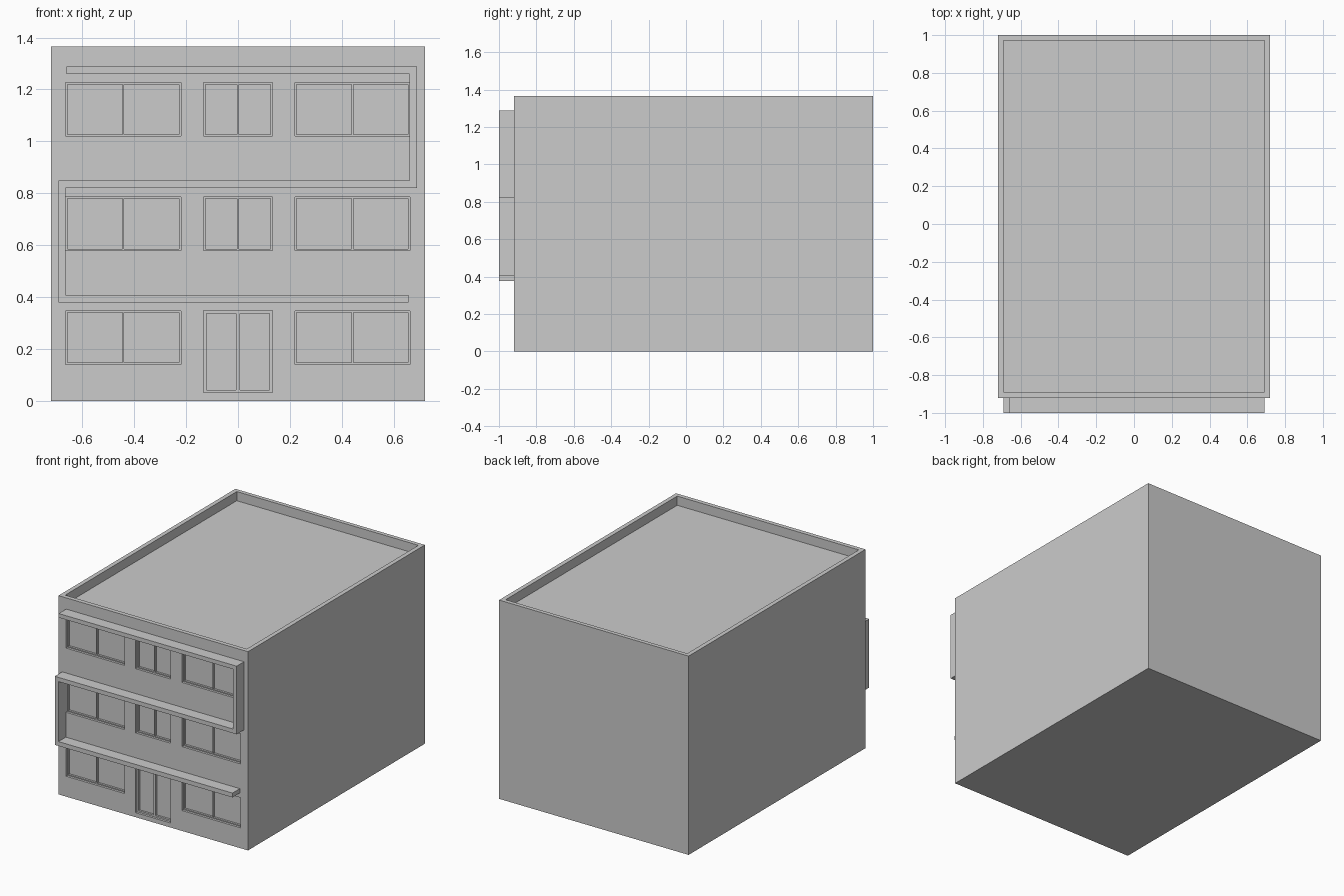
import bpy, bmesh
from mathutils import Vector

if "Cube" in bpy.data.objects:
    bpy.data.objects.remove(bpy.data.objects["Cube"])

FRONT, BACK, HALF_W, TOP = -0.92, 1.0, 0.72, 1.365


def add_boxes(name, boxes):
    """One object from boxes given as (x0, x1, y0, y1, z0, z1)."""
    bm = bmesh.new()
    for x0, x1, y0, y1, z0, z1 in boxes:
        verts = bmesh.ops.create_cube(bm, size=1)["verts"]
        bmesh.ops.scale(bm, vec=(x1 - x0, y1 - y0, z1 - z0), verts=verts)
        bmesh.ops.translate(bm, vec=Vector((x0 + x1, y0 + y1, z0 + z1)) / 2, verts=verts)
    mesh = bpy.data.meshes.new(name)
    bm.to_mesh(mesh)
    bm.free()
    obj = bpy.data.objects.new(name, mesh)
    bpy.context.collection.objects.link(obj)
    return obj


# Openings: (name, x0, x1, z0, z1, frame width, mullion width)
openings = []
for floor, z in enumerate((0.14, 0.579, 1.02), 1):
    openings.append((f"left_window_{floor}", -0.664, -0.22, z, z + 0.207, 0.007, 0.007))
    openings.append((f"right_window_{floor}", 0.219, 0.663, z, z + 0.207, 0.007, 0.007))
    if floor > 1:
        openings.append((f"middle_window_{floor}", -0.133, 0.133, z, z + 0.207, 0.007, 0.008))
openings.append(("entrance_door", -0.133, 0.133, 0.031, 0.348, 0.011, 0.016))

# Building block, with the roof well and facade openings cut out
building = add_boxes("building", [(-HALF_W, HALF_W, FRONT, BACK, 0, TOP)])
cuts = [(-0.69, 0.69, -0.89, 0.972, TOP - 0.063, TOP + 0.2)]
cuts += [(x0, x1, FRONT - 0.1, FRONT + 0.03, z0, z1) for _, x0, x1, z0, z1, _, _ in openings]
cutter = add_boxes("opening_cutter", cuts)
cutter.hide_render = True
cutter.hide_viewport = True
mod = building.modifiers.new("openings", "BOOLEAN")
mod.operation, mod.solver, mod.object = "DIFFERENCE", "EXACT", cutter

# Window and door frames with a central mullion
for name, x0, x1, z0, z1, f, m in openings:
    y0, y1, mid = FRONT + 0.016, FRONT + 0.03, (x0 + x1) / 2
    add_boxes(name + "_frame", [
        (x0, x0 + f, y0, y1, z0, z1),
        (x1 - f, x1, y0, y1, z0, z1),
        (mid - m / 2, mid + m / 2, y0, y1, z0 + f, z1 - f),
        (x0 + f, x1 - f, y0, y1, z0, z0 + f),
        (x0 + f, x1 - f, y0, y1, z1 - f, z1),
    ])

# Zigzag ledge: one S-shaped profile extruded out from the facade
outline = [(-0.662, 1.288), (0.69, 1.288), (0.69, 0.82), (-0.664, 0.82),
           (-0.664, 0.408), (0.658, 0.408), (0.658, 0.378), (-0.692, 0.378),
           (-0.692, 0.849), (0.662, 0.849), (0.662, 1.26), (-0.662, 1.26)]
bm = bmesh.new()
face = bm.faces.new([bm.verts.new((x, FRONT, z)) for x, z in outline])
result = bmesh.ops.extrude_face_region(bm, geom=[face], use_keep_orig=True)
bmesh.ops.translate(bm, vec=(0, -0.08, 0),
                    verts=[g for g in result["geom"] if isinstance(g, bmesh.types.BMVert)])
bmesh.ops.recalc_face_normals(bm, faces=bm.faces)
mesh = bpy.data.meshes.new("facade_ledge")
bm.to_mesh(mesh)
bm.free()
bpy.context.collection.objects.link(bpy.data.objects.new("facade_ledge", mesh))
